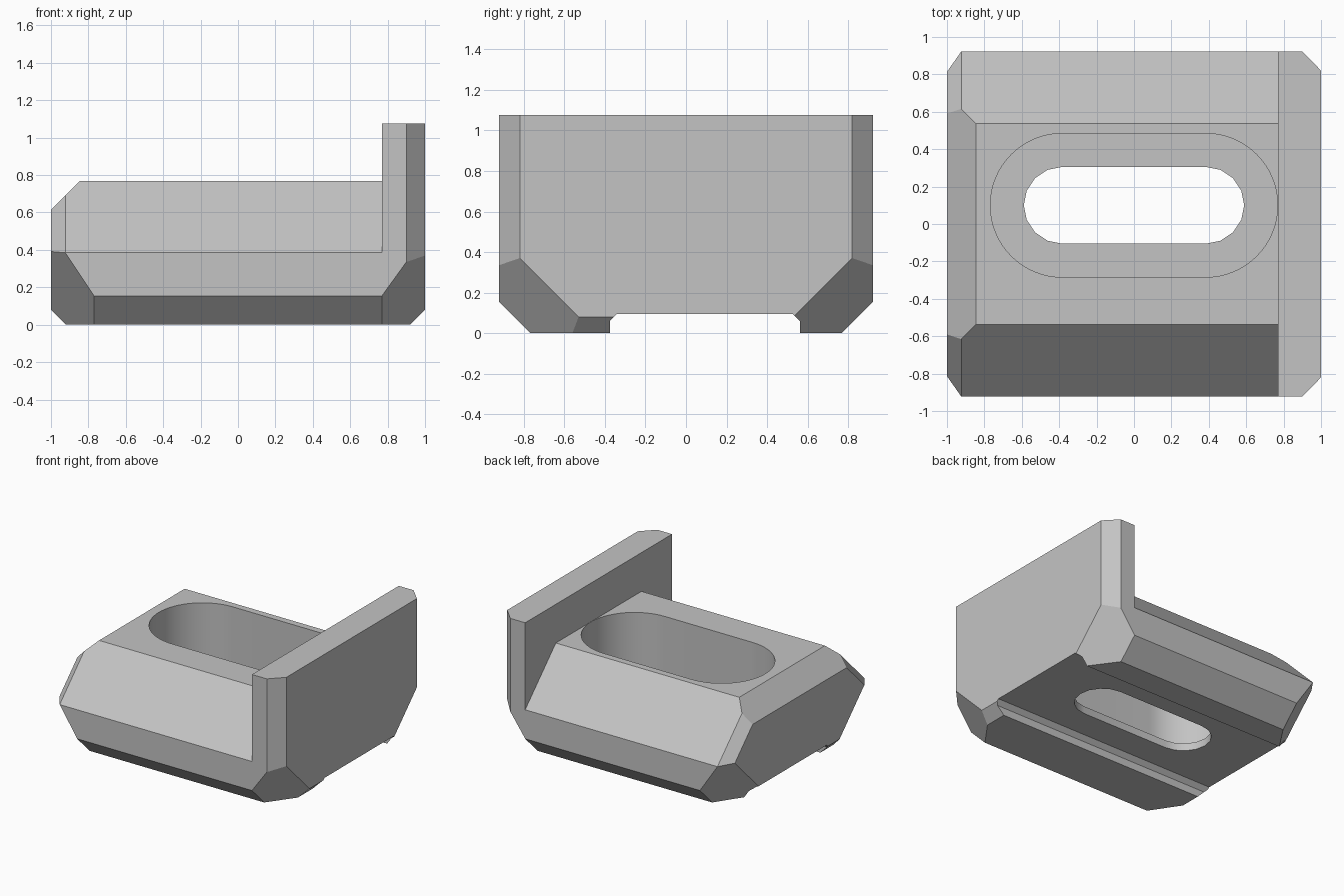
import bpy, bmesh, math
from mathutils import Vector

if "Cube" in bpy.data.objects:
    bpy.data.objects.remove(bpy.data.objects["Cube"])

grey = bpy.data.materials.new("plain_grey")
grey.use_nodes = True
colour = (0.55, 0.55, 0.55, 1)
grey.diffuse_color = colour
grey.node_tree.nodes["Principled BSDF"].inputs["Base Color"].default_value = colour

INSIDE = Vector((0.1, 0, 0.4))


def add_object(name, bm):
    bmesh.ops.recalc_face_normals(bm, faces=bm.faces)
    mesh = bpy.data.meshes.new(name)
    bm.to_mesh(mesh)
    bm.free()
    mesh.materials.append(grey)
    obj = bpy.data.objects.new(name, mesh)
    bpy.context.collection.objects.link(obj)
    return obj


def prism(name, outline, offset):
    """Closed outline swept along the offset vector."""
    bm = bmesh.new()
    face = bm.faces.new([bm.verts.new(p) for p in outline])
    swept = bmesh.ops.extrude_face_region(bm, geom=[face])["geom"]
    verts = [v for v in swept if isinstance(v, bmesh.types.BMVert)]
    bmesh.ops.translate(bm, verts=verts, vec=offset)
    return add_object(name, bm)


def slice_off(obj, planes):
    """Trim a convex solid with planes given by three points each."""
    bm = bmesh.new()
    bm.from_mesh(obj.data)
    for p, q, r in planes:
        normal = (q - p).cross(r - p).normalized()
        if normal.dot(INSIDE - p) > 0:
            normal = -normal
        cut = bmesh.ops.bisect_plane(
            bm, geom=bm.verts[:] + bm.edges[:] + bm.faces[:], dist=1e-4,
            plane_co=p, plane_no=normal, clear_outer=True)["geom_cut"]
        edges = [e for e in cut if isinstance(e, bmesh.types.BMEdge)]
        if edges:
            bmesh.ops.holes_fill(bm, edges=edges)
    bmesh.ops.recalc_face_normals(bm, faces=bm.faces)
    bm.to_mesh(obj.data)
    bm.free()


def combine(target, other, operation):
    mod = target.modifiers.new(operation, "BOOLEAN")
    mod.operation, mod.solver, mod.object = operation, "EXACT", other
    bpy.context.view_layer.objects.active = target
    bpy.ops.object.modifier_apply(modifier=mod.name)
    bpy.data.objects.remove(other)


def both_sides(*points):
    """The plane through three points and its mirror across y."""
    return [[Vector((x, s * y, z)) for x, y, z in points] for s in (-1, 1)]


def stadium(radius, half, centre_y, z, steps):
    outline = []
    for side, start in ((1, -math.pi / 2), (-1, math.pi / 2)):
        for i in range(steps + 1):
            a = start + math.pi * i / steps
            outline.append((side * half + radius * math.cos(a),
                            centre_y + radius * math.sin(a), z))
    return outline


# Cross-sections: both have bevelled bottom edges, the body also a sloped top
W, B = 0.923, 0.769
lower = [(-W, 0.154), (-B, 0), (B, 0), (W, 0.154)]
body_section = lower + [(W, 0.385), (0.538, B), (-0.538, B), (-W, 0.385)]
wall_section = lower + [(W, 1.077), (-W, 1.077)]
body = prism("bracket_body", [(-1, y, z) for y, z in body_section], (1.84, 0, 0))
wall = prism("end_wall", [(B, y, z) for y, z in wall_section], (1 - B, 0, 0))

# Bevels at the wall end, shared by both solids
wall_end = both_sides((B, W, 0.154), (B, B, 0), (0.9, W, 0.335))
wall_end += both_sides((0.9, W, 0), (0.9, W, 1), (1, 0.82, 0))
wall_end += both_sides((1, 0, 0.08), (1, 1, 0.08), (0.92, 0, 0))[:1]

# Bevels at the free end
free_end = both_sides((-B, W, 0.154), (-B, B, 0), (-W, W, 0.385))
free_end += both_sides((-1, 0.82, 0.385), (-W, W, 0.385), (-W, 0.615, 0.693))
free_end += both_sides((-1, 0, 0.08), (-1, 1, 0.08), (-0.92, 0, 0))[:1]
free_end += both_sides((-1, 0, 0.615), (-1, 1, 0.615), (-0.846, 0, B))[:1]

slice_off(body, wall_end + free_end)
slice_off(wall, wall_end)
combine(body, wall, "UNION")

# Underside channel, running the full length
channel = [(-0.375, -0.1), (0.562, -0.1), (0.562, 0.06),
           (0.528, 0.094), (-0.341, 0.094), (-0.375, 0.06)]
combine(body, prism("channel", [(-1.2, y, z) for y, z in channel], (2.4, 0, 0)),
        "DIFFERENCE")

# Sunken oval pocket and the through slot in its floor
combine(body, prism("pocket", stadium(0.384, 0.384, 0.1, 0.154, 32), (0, 0, 1)),
        "DIFFERENCE")
combine(body, prism("slot", stadium(0.205, 0.384, 0.1, -0.2, 8), (0, 0, 0.6)),
        "DIFFERENCE")

# Crisp bevels, smooth pocket walls
bpy.ops.object.select_all(action="DESELECT")
body.select_set(True)
bpy.context.view_layer.objects.active = body
bpy.ops.object.shade_smooth_by_angle(angle=math.radians(25))
